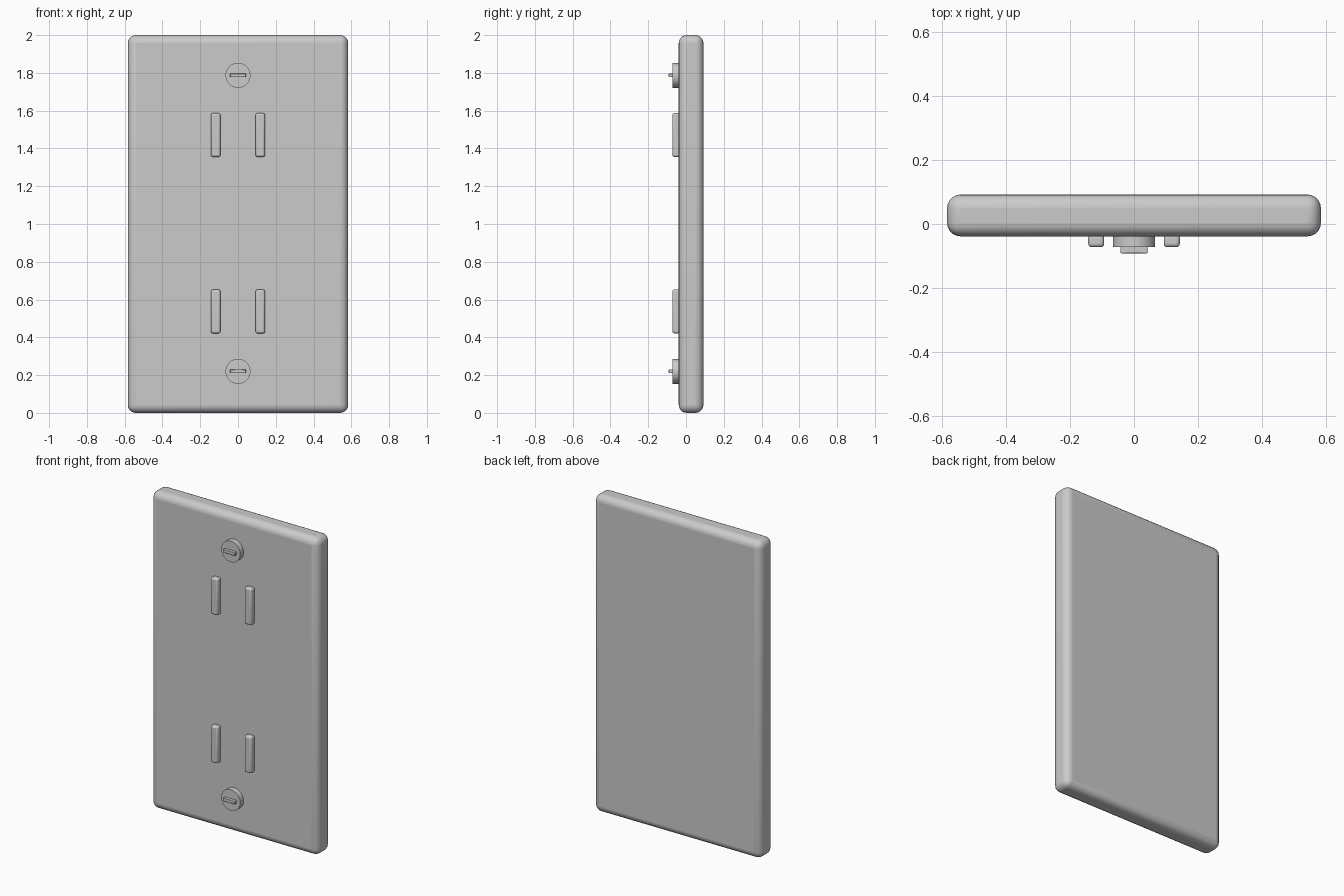
import bpy
import math

if "Cube" in bpy.data.objects:
    bpy.data.objects.remove(bpy.data.objects["Cube"])


def finish(obj, name, bevel, segments):
    obj.name = name
    if bevel:
        mod = obj.modifiers.new("Bevel", 'BEVEL')
        mod.width = bevel
        mod.segments = segments
        mod.limit_method = 'ANGLE'
    bpy.ops.object.shade_smooth_by_angle(angle=math.radians(35))
    return obj


def box(name, lo, hi, bevel=0.0, segments=3):
    """Box between two corners, with optional rounded edges."""
    bpy.ops.mesh.primitive_cube_add(size=1, location=[(a + b) / 2 for a, b in zip(lo, hi)])
    obj = bpy.context.object
    obj.scale = [b - a for a, b in zip(lo, hi)]
    bpy.ops.object.transform_apply(location=False, rotation=False, scale=True)
    return finish(obj, name, bevel, segments)


FRONT = -0.0385   # front face of the plate
RAISED = -0.0725  # front of the slots and screw heads

# Wall plate
box("wall_plate", (-0.583, FRONT, 0), (0.583, 0.092, 2), 0.042, 5)

# Raised contact slots, a pair per outlet
for level, z in (("upper", 1.471), ("lower", 0.537)):
    for side, x in (("left", -0.118), ("right", 0.118)):
        box(f"{level}_{side}_slot", (x - 0.025, RAISED, z - 0.116),
            (x + 0.025, FRONT + 0.006, z + 0.116), 0.011, 3)

# Screws: round head with a raised driver bar
for level, z in (("upper", 1.787), ("lower", 0.22)):
    y0, y1 = RAISED, FRONT + 0.006
    bpy.ops.mesh.primitive_cylinder_add(vertices=48, radius=0.066, depth=y1 - y0,
                                        location=(0, (y0 + y1) / 2, z),
                                        rotation=(math.pi / 2, 0, 0))
    finish(bpy.context.object, f"{level}_screw_head", 0, 1)
    box(f"{level}_screw_bar", (-0.042, -0.0915, z - 0.01), (0.042, RAISED + 0.004, z + 0.01), 0.003, 2)
